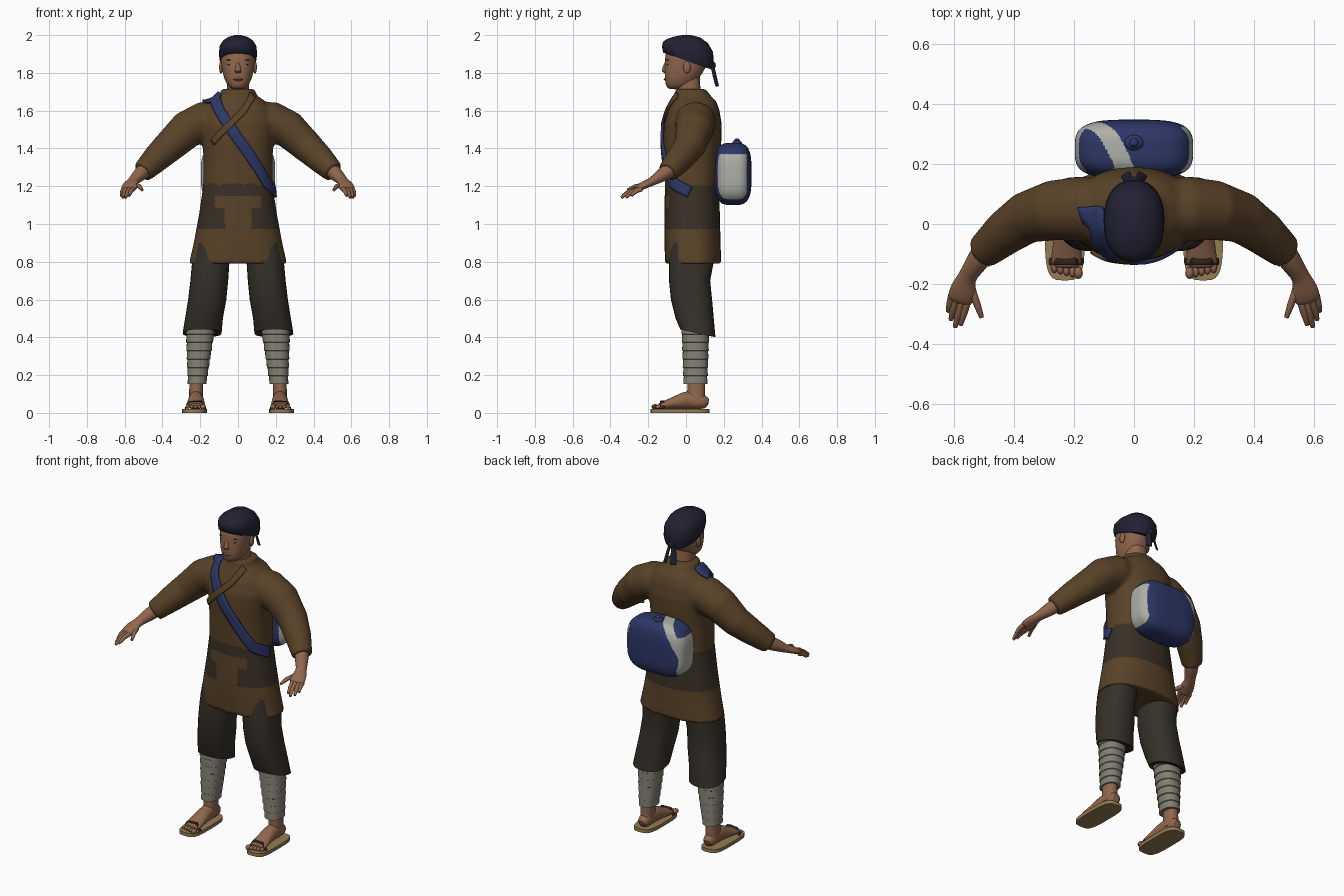
import bpy, bmesh, math
from mathutils import Vector
from mathutils.bvhtree import BVHTree

if "Cube" in bpy.data.objects:
    bpy.data.objects.remove(bpy.data.objects["Cube"])


def material(name, color):
    m = bpy.data.materials.new(name)
    m.use_nodes = True
    m.diffuse_color = (*color, 1)
    m.node_tree.nodes["Principled BSDF"].inputs["Base Color"].default_value = (*color, 1)
    return m


ROBE = material("brown cloth", (.1, .055, .021))
BELT = material("dark brown cloth", (.042, .03, .019))
PANTS = material("charcoal cloth", (.036, .029, .022))
WRAP = material("grey linen", (.23, .21, .17))
SKIN = material("skin", (.28, .135, .075))
CAP = material("dark navy cloth", (.015, .015, .032))
BLUE = material("blue cloth", (.026, .038, .135))
WHITE = material("white cloth", (.43, .43, .39))
STRAW = material("straw", (.3, .2, .085))
DARK = material("dark detail", (.03, .018, .012))


def finish(name, bm, *mats, angle=45, subsurf=0):
    bmesh.ops.recalc_face_normals(bm, faces=bm.faces)
    mesh = bpy.data.meshes.new(name)
    bm.to_mesh(mesh)
    bm.free()
    ob = bpy.data.objects.new(name, mesh)
    bpy.context.collection.objects.link(ob)
    for m in mats:
        mesh.materials.append(m)
    bpy.ops.object.select_all(action='DESELECT')
    ob.select_set(True)
    bpy.context.view_layer.objects.active = ob
    bpy.ops.object.shade_smooth_by_angle(angle=math.radians(angle))
    if subsurf:
        mod = ob.modifiers.new("smooth", 'SUBSURF')
        mod.levels = mod.render_levels = subsurf
    return ob


def oval(z, cx, rx, yf, yb, tilt=0, power=2.3, n=28):
    """Horizontal ring reaching from yf to yb; tilt lowers its back."""
    ring = []
    for i in range(n):
        c, s = math.cos(i * math.tau / n), math.sin(i * math.tau / n)
        x = cx + rx * math.copysign(abs(c) ** (2 / power), c)
        y = (yf + yb) / 2 + (yb - yf) / 2 * math.copysign(abs(s) ** (2 / power), s)
        ring.append(Vector((x, y, z - tilt * y)))
    return ring


def sweep(path, n=16):
    """Rings across a path of (x, y, z, half width, half height)."""
    pts = [Vector(p[:3]) for p in path]
    rings = []
    for i, p in enumerate(path):
        t = (pts[min(i + 1, len(pts) - 1)] - pts[max(i - 1, 0)]).normalized()
        u = t.cross(Vector((0, 0, 1))).normalized()
        v = t.cross(u)
        rings.append([pts[i] + u * p[3] * math.cos(k * math.tau / n)
                      + v * p[-1] * math.sin(k * math.tau / n) for k in range(n)])
    return rings


def skin_rings(bm, rings):
    rows = [[bm.verts.new(p) for p in r] for r in rings]
    n = len(rows[0])
    for a, b in zip(rows, rows[1:]):
        for i in range(n):
            bm.faces.new((a[i], a[(i + 1) % n], b[(i + 1) % n], b[i]))
    bm.faces.new(rows[0])
    bm.faces.new(rows[-1])


def loft(name, rings, mat, **kw):
    bm = bmesh.new()
    skin_rings(bm, rings)
    return finish(name, bm, mat, **kw)


def blob(name, loc, size, mat, seg=16):
    bm = bmesh.new()
    bmesh.ops.create_uvsphere(bm, u_segments=seg, v_segments=seg // 2, radius=1)
    for v in bm.verts:
        v.co = Vector(a * b for a, b in zip(v.co, size)) + Vector(loc)
    return finish(name, bm, mat, angle=80)


def flip(path, s):
    return [(p[0] * s, *p[1:]) for p in path]


# Robe: torso and sleeves fused into one cloth
bm = bmesh.new()
TORSO = [(.79, .26, -.11, .187), (.9, .235, -.115, .183), (1.05, .207, -.115, .18),
         (1.2, .185, -.112, .172), (1.35, .183, -.117, .18), (1.45, .19, -.122, .188),
         (1.53, .2, -.117, .189), (1.6, .19, -.096, .178), (1.65, .145, -.072, .16),
         (1.68, .1, -.06, .13), (1.715, .088, -.056, .105)]
skin_rings(bm, [oval(z, 0, rx, yf, yb) for z, rx, yf, yb in TORSO])
SLEEVE = [(.1, .05, 1.55, .1), (.18, .05, 1.54, .108), (.27, .045, 1.5, .1), (.36, .02, 1.415, .086),
          (.43, -.03, 1.35, .075), (.505, -.095, 1.275, .058)]
for s in (-1, 1):
    skin_rings(bm, sweep(flip(SLEEVE, s), 20))
robe = finish("robe", bm, ROBE, BELT)
mod = robe.modifiers.new("fuse", 'REMESH')
mod.mode, mod.voxel_size = 'VOXEL', .011
mod = robe.modifiers.new("soften", 'SMOOTH')
mod.factor, mod.iterations = .5, 5
fused = bpy.data.meshes.new_from_object(robe.evaluated_get(bpy.context.evaluated_depsgraph_get()))
robe.modifiers.clear()
robe.data = fused
fused.materials.clear()
fused.materials.append(ROBE)
fused.materials.append(BELT)
for p in fused.polygons:
    x, y, z = p.center
    p.use_smooth = True
    apron = y < 0 and (abs(x) < .12 and z > 1.08 or abs(x) < .07)
    waist = z > 1.15 or not apron
    p.material_index = int(.97 < z < 1.21 and abs(x) < .25 and waist)
surface = BVHTree.FromPolygons([v.co for v in fused.vertices], [p.vertices for p in fused.polygons])


def band(name, guide, width, lift, mat):
    """Strip of cloth lying on the robe along a guide line."""
    pts = [Vector(a).lerp(Vector(b), k / 6) for a, b in zip(guide, guide[1:]) for k in range(6)]
    pts.append(Vector(guide[-1]))
    bm, rows = bmesh.new(), []
    for i, p in enumerate(pts):
        t = pts[min(i + 1, len(pts) - 1)] - pts[max(i - 1, 0)]
        n = surface.find_nearest(p)[1]
        side = t.cross(n).normalized() * width / 2
        row = []
        for w in (-1, -.5, 0, .5, 1):
            hit, normal, *_ = surface.find_nearest(p + side * w)
            row.append(bm.verts.new(hit + normal * lift))
        rows.append(row)
    for a, b in zip(rows, rows[1:]):
        for i in range(4):
            bm.faces.new((a[i], a[i + 1], b[i + 1], b[i]))
    ob = finish(name, bm, mat)
    mod = ob.modifiers.new("thickness", 'SOLIDIFY')
    mod.thickness, mod.offset = .014, 0


band("shoulder_strap", [(-.165, .06, 1.7), (-.14, -.04, 1.685), (-.1, -.11, 1.6), (0, -.14, 1.45),
                        (.1, -.135, 1.32), (.17, -.09, 1.22), (.21, .02, 1.17)], .06, .008, BLUE)
band("lapel", [(.085, -.06, 1.69), (.03, -.11, 1.6), (-.05, -.13, 1.52), (-.15, -.12, 1.43)], .035, .01, ROBE)

# Head and neck
loft("neck", [oval(z, 0, .058, -.05 + d, .072 + d) for z, d in ((1.6, .01), (1.7, .005), (1.8, 0))], SKIN)
HEAD = [(1.712, .03, -.092, -.01), (1.73, .052, -.106, .03), (1.76, .07, -.112, .06), (1.8, .082, -.114, .09),
        (1.85, .09, -.112, .115), (1.9, .094, -.112, .12), (1.95, .08, -.09, .1)]
loft("head", [oval(z, 0, rx, yf, yb) for z, rx, yf, yb in HEAD], SKIN, subsurf=1)
loft("nose", [oval(z, 0, w, -y, -.09, n=12) for z, w, y in
              ((1.798, .014, .115), (1.808, .021, .131), (1.825, .014, .126), (1.865, .008, .112))], SKIN, subsurf=1)
blob("lips", (0, -.106, 1.766), (.026, .011, .009), SKIN)
blob("mouth_line", (0, -.112, 1.766), (.024, .006, .002), DARK)
for s, side in ((-1, "right"), (1, "left")):
    blob(side + "_eye", (.04 * s, -.096, 1.845), (.015, .006, .004), DARK)
    blob(side + "_brow", (.042 * s, -.097, 1.868), (.019, .006, .0035), DARK)
    blob(side + "_ear", (.09 * s, .005, 1.83), (.01, .02, .033), SKIN)

# Head cloth with knot and two tails
CLOTH = [(1.865, .096, -.121, .135, .35), (1.9, .101, -.127, .147, .3), (1.94, .098, -.122, .143, .2),
         (1.97, .08, -.1, .115, .1), (1.99, .052, -.065, .075, .03), (2, .015, -.02, .025, 0)]
loft("head_cloth", [oval(*r[:1], 0, *r[1:]) for r in CLOTH], CAP, angle=70)
blob("head_cloth_knot", (0, .14, 1.84), (.024, .018, .022), CAP)
for s, side in ((-1, "right"), (1, "left")):
    tail = [(.01, .14, 1.84, .01, .008), (.02, .15, 1.79, .016, .006), (.028, .165, 1.73, .018, .005)]
    loft(side + "_cloth_tail", sweep(flip(tail, s), 10), CAP)

# Limbs, mirrored
FOREARM = [(.47, -.05, 1.31, .04, .04), (.505, -.1, 1.275, .042, .042), (.538, -.15, 1.245, .034, .032),
           (.557, -.178, 1.225, .029, .022), (.567, -.215, 1.21, .046, .022), (.577, -.252, 1.19, .045, .017),
           (.58, -.262, 1.184, .036, .012)]
FINGERS = {"thumb": ((.54, -.215, 1.205), (.507, -.31, 1.18)), "index": ((.552, -.25, 1.19), (.577, -.335, 1.15)),
           "middle": ((.572, -.255, 1.187), (.595, -.342, 1.14)), "ring": ((.592, -.25, 1.185), (.609, -.318, 1.14)),
           "little": ((.605, -.235, 1.185), (.618, -.29, 1.15))}
TROUSERS = [(.92, .125, .1, -.08, .14), (.79, .145, .099, -.09, .145), (.7, .152, .1, -.09, .128),
            (.6, .163, .101, -.08, .138), (.5, .18, .1, -.055, .147)]
FOOT = [(.222, .118, .045, .025, .025), (.222, .095, .058, .038, .04), (.222, .02, .075, .04, .055),
        (.222, -.05, .056, .045, .036), (.225, -.11, .042, .053, .023), (.225, -.15, .035, .05, .015)]
for s, side in ((-1, "right"), (1, "left")):
    loft(side + "_forearm_and_palm", sweep(flip(FOREARM, s)), SKIN, subsurf=1)
    for name, (a, b) in FINGERS.items():
        a, b = Vector(a), Vector(b)
        bend = a.lerp(b, .55) + Vector((0, 0, .008))
        path = [(*a, .013), (*bend, .012), (*b, .008)]
        loft(f"{side}_{name}_finger", sweep(flip(path, s), 8), SKIN, angle=80)

    legs = [oval(z, cx * s, rx, yf, yb) for z, cx, rx, yf, yb in TROUSERS]
    legs.append(oval(.435, .19 * s, .103, -.03, .156, .22))
    legs.append(oval(.44, .19 * s, .085, -.015, .14, .22))
    loft(side + "_trouser_leg", legs, PANTS, angle=50)

    # Overlapping linen turns, each standing proud of the one below
    turns = []
    for k in range(7):
        for f, swell in ((0, 0), (.94, .004)):
            q = (k + f) / 7
            turns.append(oval(.46 - .31 * q, (.198 + .019 * q) * s, .076 - .03 * q + swell,
                              -.022 + .012 * q - swell, .122 - .012 * q + swell))
    loft(side + "_shin_wrap", turns, WRAP, angle=25)

    loft(side + "_ankle", [oval(z, .222 * s, r, .052 - r * 1.25, .055 + r * 1.25) for z, r in
                           ((.2, .036), (.13, .036), (.05, .038))], SKIN)
    loft(side + "_foot", sweep(flip(FOOT, s)), SKIN, subsurf=1)
    for k in range(5):
        big = .015 if k == 0 else .011
        blob(f"{side}_toe_{k + 1}", ((.185 + .02 * k) * s, -.163 + .005 * k, .032), (big, .02, big), SKIN, 12)
    loft(side + "_sandal", [oval(z, .23 * s, .066, -.188, .125, power=3.6) for z in (0, .021)], STRAW)
    strap = [((.225 + dx) * s, -.125, z, .012, .004) for dx, z in ((-.055, .022), (-.03, .062), (.03, .06), (.055, .022))]
    loft(side + "_sandal_strap", sweep(strap, 8), DARK)

# Bundle on the back, with white ends and a white stripe over the top
bm = bmesh.new()
bmesh.ops.create_icosphere(bm, subdivisions=6, radius=1)
for v in bm.verts:
    d = v.co / sum(abs(c) ** 3.4 for c in v.co) ** (1 / 3.4)
    v.co = (d.x * .197, .249 + d.y * .098, 1.265 + d.z * .165)
for f in bm.faces:
    x, y, z = f.calc_center_median()
    end = abs(x) > .158 and 1.13 < z < 1.37 and y < .322
    stripe = abs(x + .065 + .5 * (y - .25) + .6 * (1.42 - z)) < .032 and z > 1.22 and y > .17
    f.material_index = int(end or stripe)
finish("back_bundle", bm, BLUE, WHITE, angle=80)
blob("bundle_knot", (0, .27, 1.428), (.032, .026, .016), BLUE)
blob("bundle_knot_tip", (0, .27, 1.437), (.016, .016, .016), BLUE)
